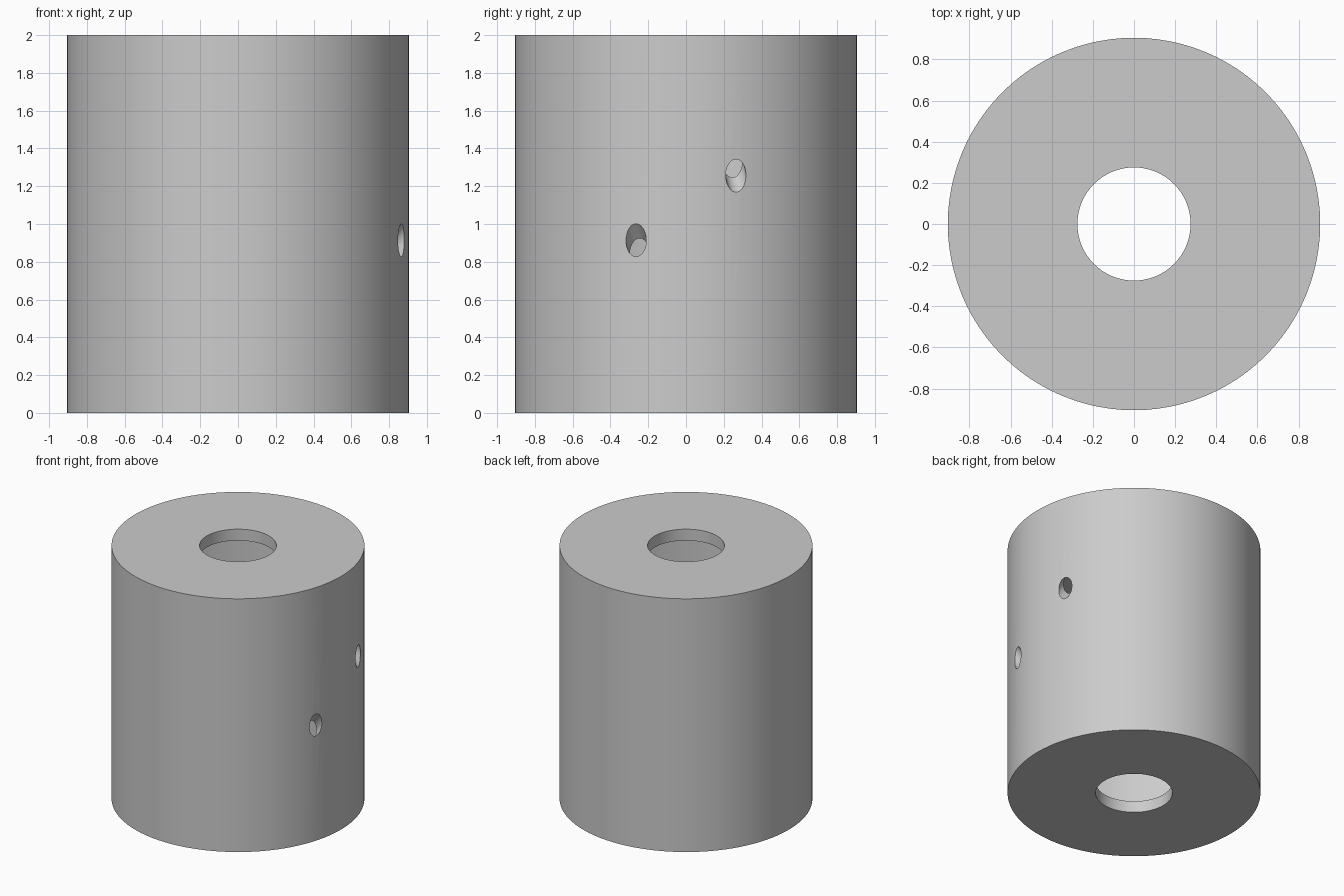
import bpy, bmesh
from math import radians, cos, sin, tau
from mathutils import Vector

if "Cube" in bpy.data.objects:
    bpy.data.objects.remove(bpy.data.objects["Cube"])

R, BORE, WALL, LIP, H = 0.905, 0.275, 0.065, 0.09, 2.0


def make_object(name, bm):
    bmesh.ops.recalc_face_normals(bm, faces=bm.faces)
    mesh = bpy.data.meshes.new(name)
    bm.to_mesh(mesh)
    bm.free()
    obj = bpy.data.objects.new(name, mesh)
    bpy.context.collection.objects.link(obj)
    return obj


# Hollow drum: closed wall section revolved around z
profile = [(BORE, 0), (R, 0), (R, H), (BORE, H),
           (BORE, H - LIP), (R - WALL, H - LIP), (R - WALL, LIP), (BORE, LIP)]
bm = bmesh.new()
verts = [bm.verts.new((r, 0, z)) for r, z in profile]
edges = [bm.edges.new((verts[i - 1], verts[i])) for i in range(len(verts))]
bmesh.ops.spin(bm, geom=verts + edges, cent=(0, 0, 0), axis=(0, 0, 1),
               angle=tau, steps=96, use_duplicate=False)
bmesh.ops.remove_doubles(bm, verts=bm.verts, dist=1e-4)
drum = make_object("hollow_drum", bm)

# Two slanted drill holes through the side wall
bm = bmesh.new()
for azimuth, tilt, z in [(-17, 50, 0.915), (17, -50, 1.255)]:
    a, t = radians(azimuth), radians(tilt)
    axis = Vector((cos(a) * cos(t), sin(a) * cos(t), sin(t)))
    matrix = axis.to_track_quat('Z', 'Y').to_matrix().to_4x4()
    matrix.translation = (R * cos(a), R * sin(a), z)
    bmesh.ops.create_cone(bm, cap_ends=True, segments=32, radius1=0.056,
                          radius2=0.056, depth=0.5, matrix=matrix)
drill = make_object("hole_cutter", bm)
drill.hide_render = True
drill.hide_set(True)

cut = drum.modifiers.new("side_holes", 'BOOLEAN')
cut.operation = 'DIFFERENCE'
cut.solver = 'EXACT'
cut.object = drill

# Apply the cut, then smooth the round faces
bpy.context.view_layer.objects.active = drum
drum.select_set(True)
bpy.ops.object.modifier_apply(modifier=cut.name)
bpy.data.objects.remove(drill)
bpy.ops.object.shade_smooth_by_angle(angle=radians(30))
